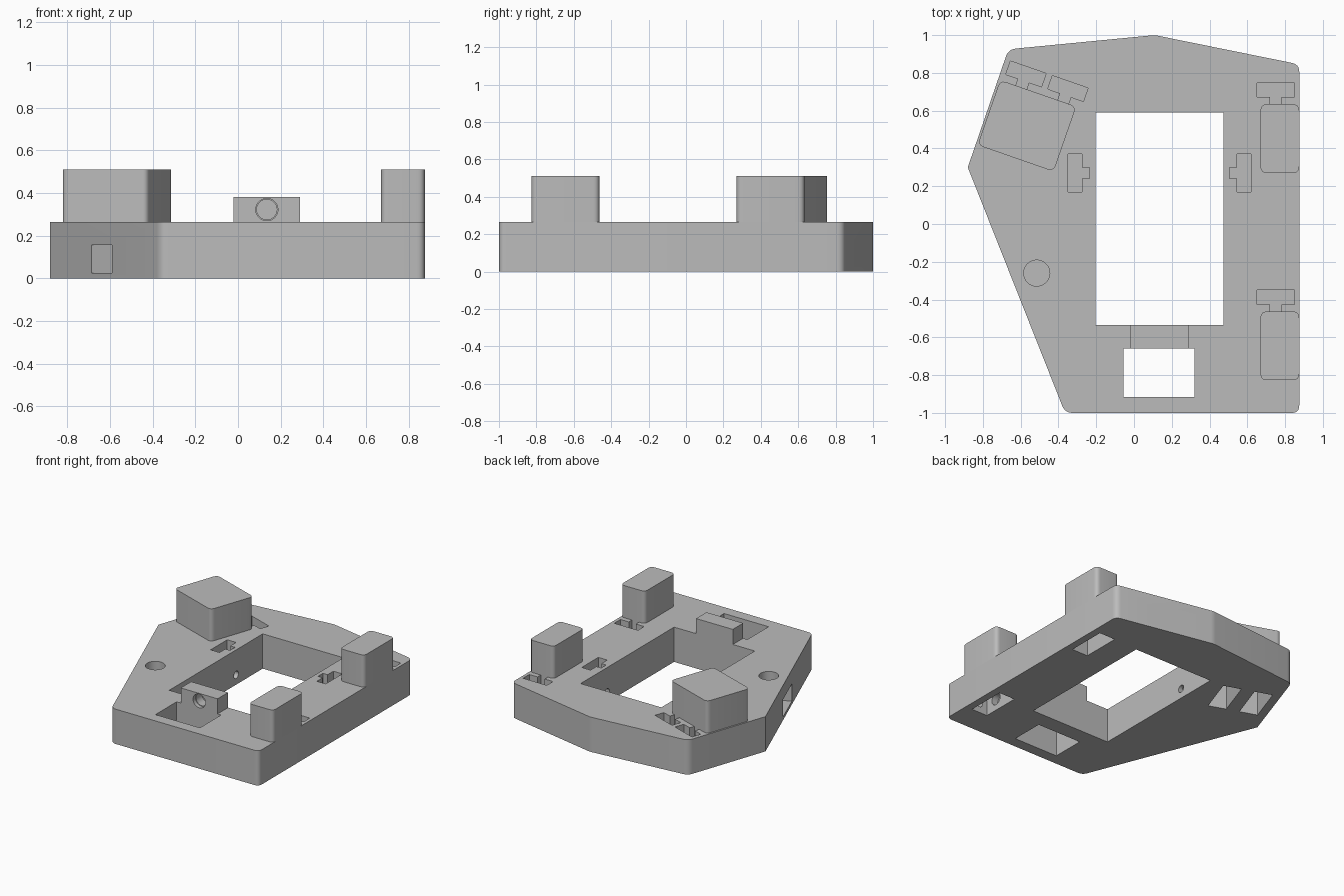
import bpy, bmesh
from math import radians, pi
from mathutils import Matrix, Vector

cube = bpy.data.objects.get("Cube")
if cube:
    bpy.data.objects.remove(cube, do_unlink=True)

grey = bpy.data.materials.new("plain grey")
grey.use_nodes = True
grey.diffuse_color = (0.5, 0.5, 0.5, 1)
grey.node_tree.nodes["Principled BSDF"].inputs["Base Color"].default_value = (0.5, 0.5, 0.5, 1)

PLATE_TOP, BLOCK_TOP, FLOOR, ABOVE = 0.265, 0.51, 0.03, 0.3


def frame(x, y, degrees=0):
    return Matrix.Translation((x, y, 0)) @ Matrix.Rotation(radians(degrees), 4, 'Z')


def add_object(name, bm, matrix=Matrix()):
    bm.transform(matrix)
    bmesh.ops.recalc_face_normals(bm, faces=bm.faces)
    mesh = bpy.data.meshes.new(name)
    bm.to_mesh(mesh)
    bm.free()
    mesh.materials.append(grey)
    obj = bpy.data.objects.new(name, mesh)
    bpy.context.scene.collection.objects.link(obj)
    return obj


def rounded(points, radii, steps=6):
    """Replace each corner by a tangent curve of about the given size."""
    result = []
    for i, (p, r) in enumerate(zip(points, radii)):
        p = Vector(p)
        if r == 0:
            result.append(p)
            continue
        a = p + (Vector(points[i - 1]) - p).normalized() * r
        b = p + (Vector(points[(i + 1) % len(points)]) - p).normalized() * r
        for k in range(steps + 1):
            t = k / steps
            result.append(a * (1 - t) ** 2 + p * 2 * t * (1 - t) + b * t * t)
    return result


def prism(name, points, z0, z1, matrix=Matrix()):
    bm = bmesh.new()
    base = bm.faces.new([bm.verts.new((p[0], p[1], z0)) for p in points])
    top = bmesh.ops.extrude_face_region(bm, geom=[base])["geom"]
    bmesh.ops.translate(bm, vec=(0, 0, z1 - z0),
                        verts=[v for v in top if isinstance(v, bmesh.types.BMVert)])
    return add_object(name, bm, matrix)


def box(name, x0, x1, y0, y1, z0, z1, matrix=Matrix(), radius=0):
    corners = [(x0, y0), (x1, y0), (x1, y1), (x0, y1)]
    return prism(name, rounded(corners, [radius] * 4), z0, z1, matrix)


def cylinder(name, radius, depth, centre, matrix=Matrix(), axis='Z'):
    bm = bmesh.new()
    bmesh.ops.create_cone(bm, cap_ends=True, segments=32, radius1=radius,
                          radius2=radius, depth=depth)
    turn = Matrix() if axis == 'Z' else Matrix.Rotation(pi / 2, 4, 'X' if axis == 'Y' else 'Y')
    return add_object(name, bm, matrix @ Matrix.Translation(centre) @ turn)


def cut(obj, cutters):
    bpy.ops.object.select_all(action='DESELECT')
    bpy.context.view_layer.objects.active = obj
    obj.select_set(True)
    for cutter in cutters:
        mod = obj.modifiers.new("cut", 'BOOLEAN')
        mod.operation, mod.solver, mod.object = 'DIFFERENCE', 'EXACT', cutter
        bpy.ops.object.modifier_apply(modifier=mod.name)


def nut_trap(matrix):
    """T-shaped pocket with a screw hole; +y leads away from the wall."""
    return [box("cutter", -0.1, 0.1, 0.07, 0.145, FLOOR, ABOVE, matrix),
            box("cutter", -0.03, 0.03, 0.03, 0.09, FLOOR, ABOVE, matrix),
            cylinder("cutter", 0.028, 0.14, (0, 0.03, 0.075), matrix, 'Y')]


# Base plate outline
outline = [(-0.365, -1), (0.875, -1), (0.875, 0.845), (0.11, 1), (-0.665, 0.925), (-0.88, 0.3)]
plate = prism("base_plate", rounded(outline, [0.04, 0.04, 0.04, 0.02, 0.04, 0]), 0, PLATE_TOP)

# Main and front openings
cutters = [box("cutter", -0.205, 0.475, -0.535, 0.59, -0.1, ABOVE),
           box("cutter", -0.055, 0.32, -0.915, -0.66, -0.1, ABOVE)]

# Nut traps beside the main opening
cutters += nut_trap(frame(-0.205, 0.27, 90)) + nut_trap(frame(0.475, 0.27, -90))

# Round sockets, each with a slot from the outer side
for x, y, angle in [(-0.515, -0.26, -68.2), (0.435, 0.8, 168.8)]:
    place = frame(x, y, angle)
    cutters += [cylinder("cutter", 0.069, 0.27, (0, 0, 0.165), place),
                box("cutter", -0.13, 0.13, -0.3, 0.08, 0.025, 0.157, place)]

# Raised blocks: name, frame, x range, cavity positions
blocks = [("back_left_block", frame(0.75, 0.452), (-0.08, 0.125), [0]),
          ("front_left_block", frame(0.75, -0.645), (-0.08, 0.125), [0]),
          ("right_block", frame(-0.567, 0.52, -19.2), (-0.213, 0.213), [-0.095, 0.14])]
parts = [plate]
for name, place, (x0, x1), cavities in blocks:
    block = box(name, x0, x1, -0.182, 0.182, PLATE_TOP, BLOCK_TOP, place, 0.035)
    hollows = []
    for cx in cavities:
        # Cavity open below, with a nut trap at each end
        hollows.append(box("cutter", cx - 0.068, cx + 0.068, -0.15, 0.15, -0.1, 0.4, place))
        for end, turn in [(0.15, 0), (-0.15, 180)]:
            cutters += nut_trap(place @ frame(cx, end, turn))
    if len(cavities) == 1:
        # Side recess in the cavity wall
        cutters.append(cylinder("cutter", 0.045, 0.1, (-0.07, -0.05, 0.09), place, 'X'))
    cut(block, hollows)
    cutters += hollows
    parts.append(block)
cut(plate, cutters)

# Holder on the bridge, with a stepped blind hole facing the front
holder = box("bridge_holder", -0.02, 0.29, -0.66, -0.535, PLATE_TOP, 0.38)
bores = [cylinder("cutter", 0.052, 0.06, (0.135, -0.66, 0.322), axis='Y'),
         cylinder("cutter", 0.047, 0.2, (0.135, -0.66, 0.322), axis='Y')]
cut(holder, bores)
parts.append(holder)

# Remove cutters and shade
for cutter in cutters + bores:
    bpy.data.objects.remove(cutter, do_unlink=True)
for part in parts:
    bpy.ops.object.select_all(action='DESELECT')
    bpy.context.view_layer.objects.active = part
    part.select_set(True)
    bpy.ops.object.shade_smooth_by_angle(angle=radians(30))
